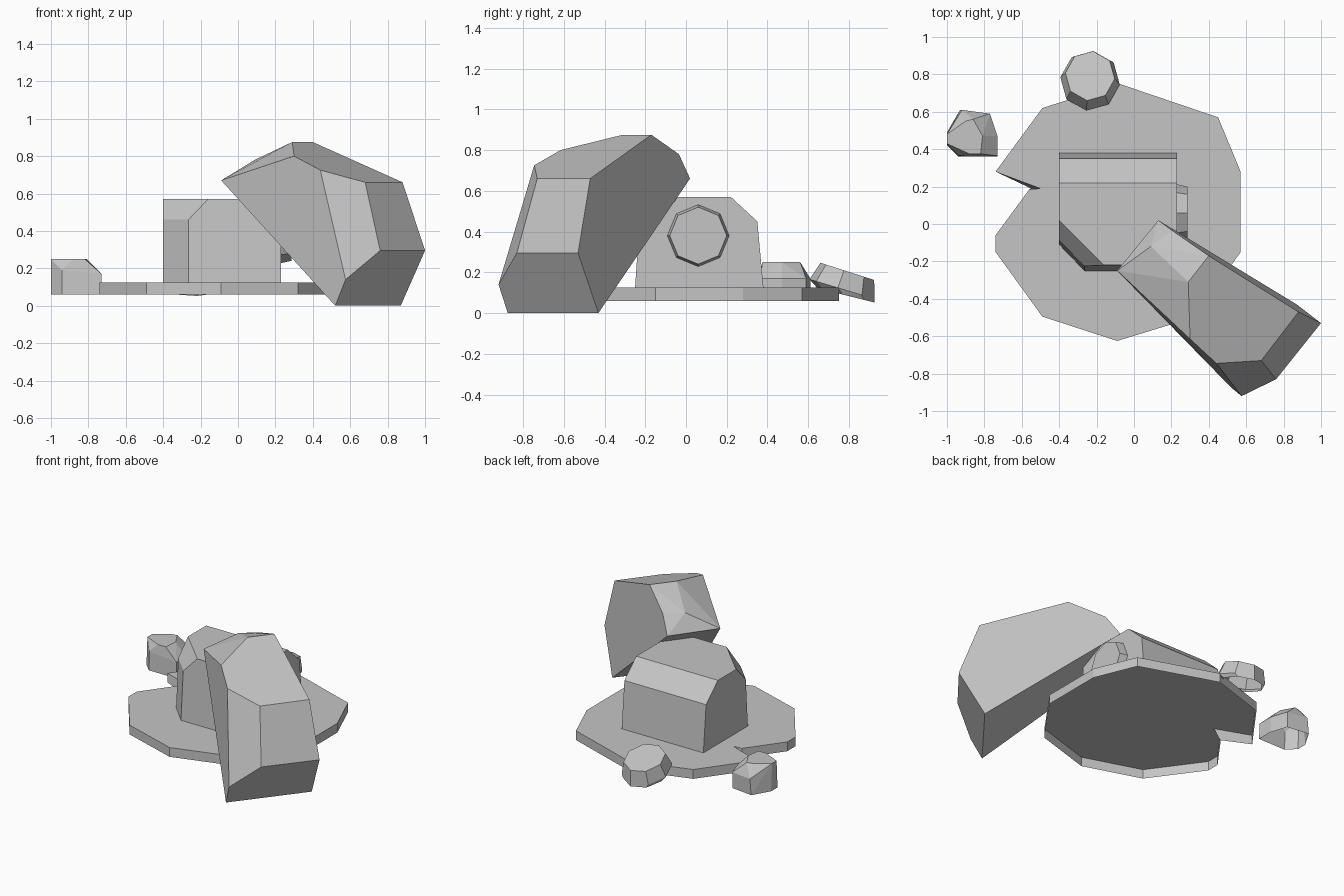
import bpy
import bmesh
import math
from mathutils import Matrix

default = bpy.data.objects.get("Cube")
if default:
    bpy.data.objects.remove(default, do_unlink=True)

stone = bpy.data.materials.new("stone_grey")
stone.use_nodes = True
colour = (0.56, 0.56, 0.56, 1)
stone.diffuse_color = colour
stone.node_tree.nodes["Principled BSDF"].inputs["Base Color"].default_value = colour


def finish(bm, name, open_below=False):
    """Turn a bmesh into a flat-shaded stone object, optionally without its base."""
    bmesh.ops.recalc_face_normals(bm, faces=bm.faces)
    if open_below:
        base = [f for f in bm.faces if f.normal.z < -.8]
        bmesh.ops.delete(bm, geom=base, context="FACES")
    mesh = bpy.data.meshes.new(name)
    bm.to_mesh(mesh)
    bm.free()
    mesh.materials.append(stone)
    obj = bpy.data.objects.new(name, mesh)
    bpy.context.collection.objects.link(obj)


def faceted_rock(name, points, open_below=True):
    """Wrap corner points in a convex faceted shell."""
    bm = bmesh.new()
    for point in points:
        bm.verts.new(point)
    hull = bmesh.ops.convex_hull(bm, input=bm.verts)
    loose = {v for v in hull["geom_interior"] if isinstance(v, bmesh.types.BMVert)}
    bmesh.ops.delete(bm, geom=list(loose), context="VERTS")
    bmesh.ops.dissolve_limit(bm, angle_limit=math.radians(4),
                             verts=bm.verts, edges=bm.edges)
    finish(bm, name, open_below)


# Flat base slab, open underneath, with a notch whose inner wall leans
outline = [(-.74, .28), (-.49, .62), (-.08, .75), (.45, .57), (.57, .28),
           (.57, -.15), (.32, -.5), (-.09, -.625), (-.49, -.495),
           (-.74, -.15), (-.74, -.06), (-.56, .185), (-.55, .19)]
slab_bottom, slab_top = .06, .125
bm = bmesh.new()
lower = [bm.verts.new((x, y, slab_bottom)) for x, y in outline]
upper = [bm.verts.new((x, y, slab_top)) for x, y in outline]
upper[-1].co.x += .05
bm.faces.new(upper)
for i in range(len(outline)):
    bm.faces.new((lower[i - 1], lower[i], upper[i], upper[i - 1]))
finish(bm, "base_slab")

# Centre block with leaning front and back and one chamfered corner
left, right = -.4, .23
sides = [(-.22, .57), (.22, .57), (.35, .45), (.38, slab_top), (-.25, slab_top)]
chamfer = [(left, .02, .57), (-.16, -.22, .57), (-.265, -.225, .46),
           (left, -.087, .46), (-.265, -.25, slab_top), (left, -.11, slab_top)]
faceted_rock("centre_block", [(right, y, z) for y, z in sides]
             + [(left, y, z) for y, z in sides[1:4]] + chamfer)

# Tapered eight-sided boss on the side of the block
bm = bmesh.new()
bmesh.ops.create_cone(bm, cap_ends=True, segments=8, radius1=.153, radius2=.14,
                      depth=.06)
bmesh.ops.transform(bm, verts=bm.verts,
                    matrix=Matrix.Translation((.255, .06, .38))
                    @ Matrix.Rotation(math.pi / 2, 4, "Y"))
finish(bm, "side_boss")

# Large leaning boulder
faceted_rock("leaning_boulder", [
    (-.09, -.25, .67), (.09, -.12, .78), (.29, -.31, .875), (.4, -.17, .875),
    (.88, -.47, .66), (1, -.53, .295), (.76, -.83, .295), (.68, -.73, .66),
    (.44, -.745, .725), (.3, -.615, .8), (.575, -.92, .14), (.52, -.875, 0),
    (.87, -.43, 0), (.13, .02, .66), (.205, -.035, .78)], open_below=False)

# Small loose stone standing off the slab
foot = [(-.93, .61), (-.77, .59), (-.73, .47), (-.73, .36), (-.94, .36),
        (-1, .42), (-1, .49)]
shoulder = [(-.92, .61), (-.77, .59), (-.73, .47), (-.73, .365)]
crown = [(-1, .43), (-1, .48), (-.9, .55), (-.86, .56), (-.81, .47),
         (-.82, .375), (-.88, .375)]
faceted_rock("small_stone", [(x, y, .06) for x, y in foot]
             + [(x, y, .17) for x, y in shoulder]
             + [(x, y, .25) for x, y in crown] + [(-.94, .365, .19)])

# Tilted pebble resting on the slab edge: three stacked eight-sided rings
centre_x, centre_y, radius = -.235, .765, .16
rings = [(.88, .02, .092, .25), (1, 0, .118, .3), (.83, .027, .213, .32)]
pebble = []
for scale, shift, height, slope in rings:
    for i in range(8):
        angle = math.tau * i / 8 + math.radians(83)
        dx = radius * scale * math.cos(angle)
        dy = radius * scale * math.sin(angle) + shift
        pebble.append((centre_x + dx, centre_y + dy, height - slope * dy))
faceted_rock("tilted_pebble", pebble)
